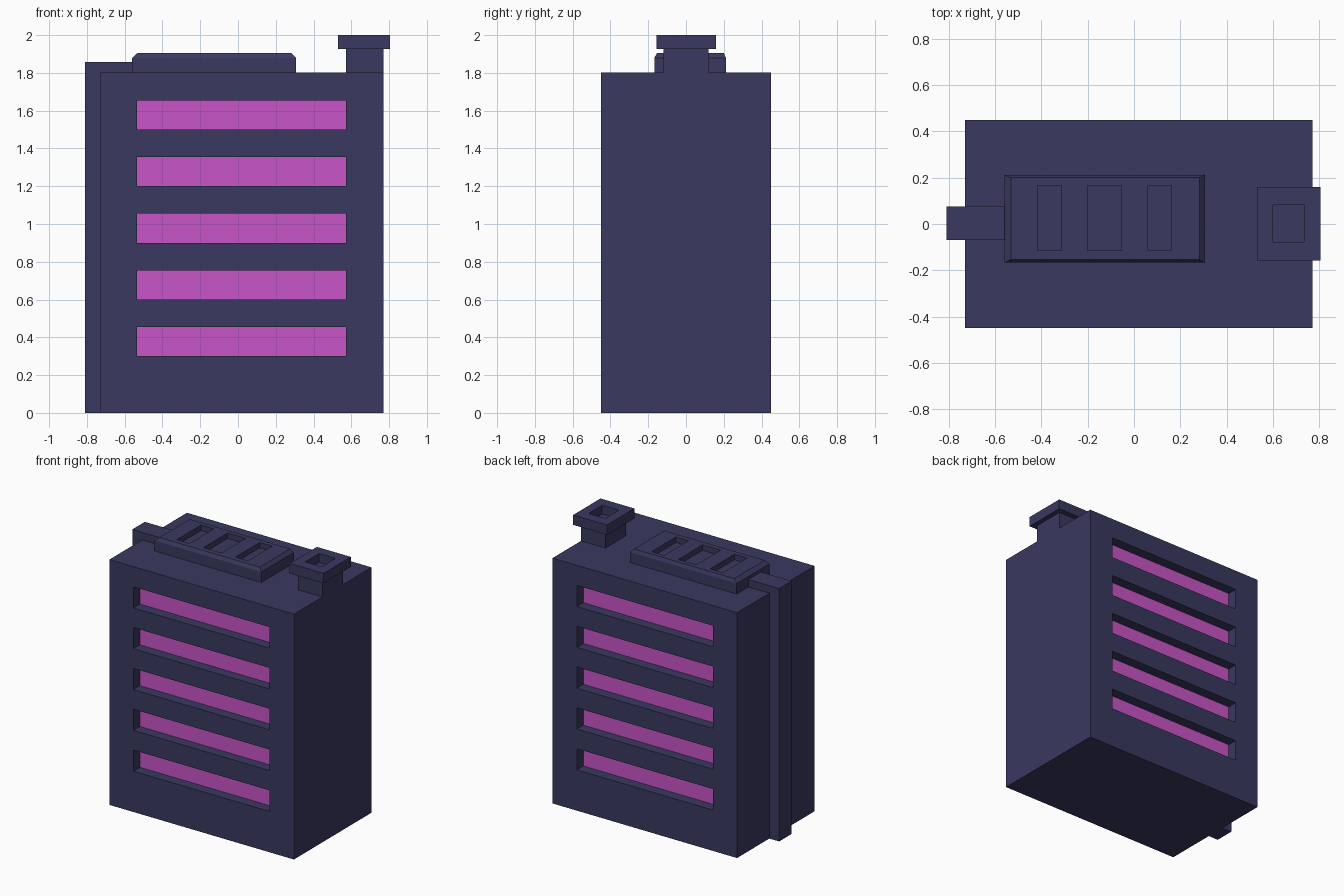
import bpy, bmesh

if "Cube" in bpy.data.objects:
    bpy.data.objects.remove(bpy.data.objects["Cube"])


def material(name, color):
    m = bpy.data.materials.new(name)
    m.diffuse_color = color
    m.use_nodes = True
    m.node_tree.nodes["Principled BSDF"].inputs["Base Color"].default_value = m.diffuse_color
    return m


SHELL = material("dark_shell", (0.042, 0.040, 0.115, 1))
GLOW = material("magenta_panel", (0.58, 0.09, 0.57, 1))


def finish(name, bm, mat):
    bmesh.ops.recalc_face_normals(bm, faces=bm.faces)
    me = bpy.data.meshes.new(name)
    bm.to_mesh(me)
    bm.free()
    ob = bpy.data.objects.new(name, me)
    bpy.context.collection.objects.link(ob)
    me.materials.append(mat)
    return ob


def add_stack(bm, rings):
    """Join rectangles (x0, x1, y0, y1, z) in order and close both ends."""
    loops = [[bm.verts.new(p) for p in ((a, c, z), (b, c, z), (b, d, z), (a, d, z))]
             for a, b, c, d, z in rings]
    for lo, hi in zip(loops, loops[1:]):
        for i in range(4):
            j = (i + 1) % 4
            bm.faces.new((lo[i], lo[j], hi[j], hi[i]))
    bm.faces.new(loops[0][::-1])
    bm.faces.new(loops[-1])


def stack(name, rings, mat=SHELL):
    bm = bmesh.new()
    add_stack(bm, rings)
    return finish(name, bm, mat)


def boxes(name, items, mat=SHELL):
    """Several separate boxes (x0, x1, y0, y1, z0, z1) in one object."""
    bm = bmesh.new()
    for a, b, c, d, z0, z1 in items:
        add_stack(bm, [(a, b, c, d, z0), (a, b, c, d, z1)])
    return finish(name, bm, mat)


def cut(ob, items):
    cutter = boxes(ob.name + "_cutter", items)
    cutter.hide_render = True
    mod = ob.modifiers.new("slots", 'BOOLEAN')
    mod.operation = 'DIFFERENCE'
    mod.solver = 'EXACT'
    mod.object = cutter
    bpy.context.view_layer.objects.active = ob
    bpy.ops.object.modifier_apply(modifier=mod.name)
    bpy.data.objects.remove(cutter)


# Body with five slots on the front and on the back
X0, X1 = -0.535, 0.572
rows = [0.3 + 0.3 * i for i in range(5)]
body = boxes("body", [(-0.73, 0.77, -0.45, 0.45, 0, 1.803)])
cut(body, [(X0, X1, *ys, z, z + 0.155)
           for z in rows for ys in ((-0.5, -0.36), (0.36, 0.5))])

# Magenta panels at the bottom of the slots
for side, ys in (("front", (-0.375, -0.35)), ("back", (0.35, 0.375))):
    boxes(side + "_panels", [(X0, X1, *ys, z, z + 0.155) for z in rows], GLOW)

# Chamfered top cap with three recesses
cap = stack("top_cap", [(-0.56, 0.306, -0.167, 0.211, 1.80),
                        (-0.56, 0.306, -0.167, 0.211, 1.88),
                        (-0.532, 0.283, -0.154, 0.20, 1.905)])
cut(cap, [(a, b, -0.115, 0.166, 1.865, 1.95)
          for a, b in ((-0.417, -0.313), (-0.2, -0.054), (0.06, 0.162))])

# Nozzle: neck, flange and square hole
neck = (0.572, 0.77, -0.12, 0.12)
flange = (0.53, 0.805, -0.157, 0.16)
hole = (0.6, 0.735, -0.077, 0.083)
stack("nozzle", [(*neck, 1.80), (*neck, 1.927), (*flange, 1.927),
                 (*flange, 2.0), (*hole, 2.0), (*hole, 1.935)])

# Side pipe: L-shaped profile running up the left side to the cap
bm = bmesh.new()
profile = [(-0.81, 0), (-0.73, 0), (-0.73, 1.80), (-0.55, 1.80), (-0.55, 1.858), (-0.81, 1.858)]
face = bm.faces.new([bm.verts.new((x, -0.07, z)) for x, z in profile])
ext = bmesh.ops.extrude_face_region(bm, geom=[face], use_keep_orig=True)
bmesh.ops.translate(bm, vec=(0, 0.145, 0),
                    verts=[v for v in ext["geom"] if isinstance(v, bmesh.types.BMVert)])
finish("side_pipe", bm, SHELL)
